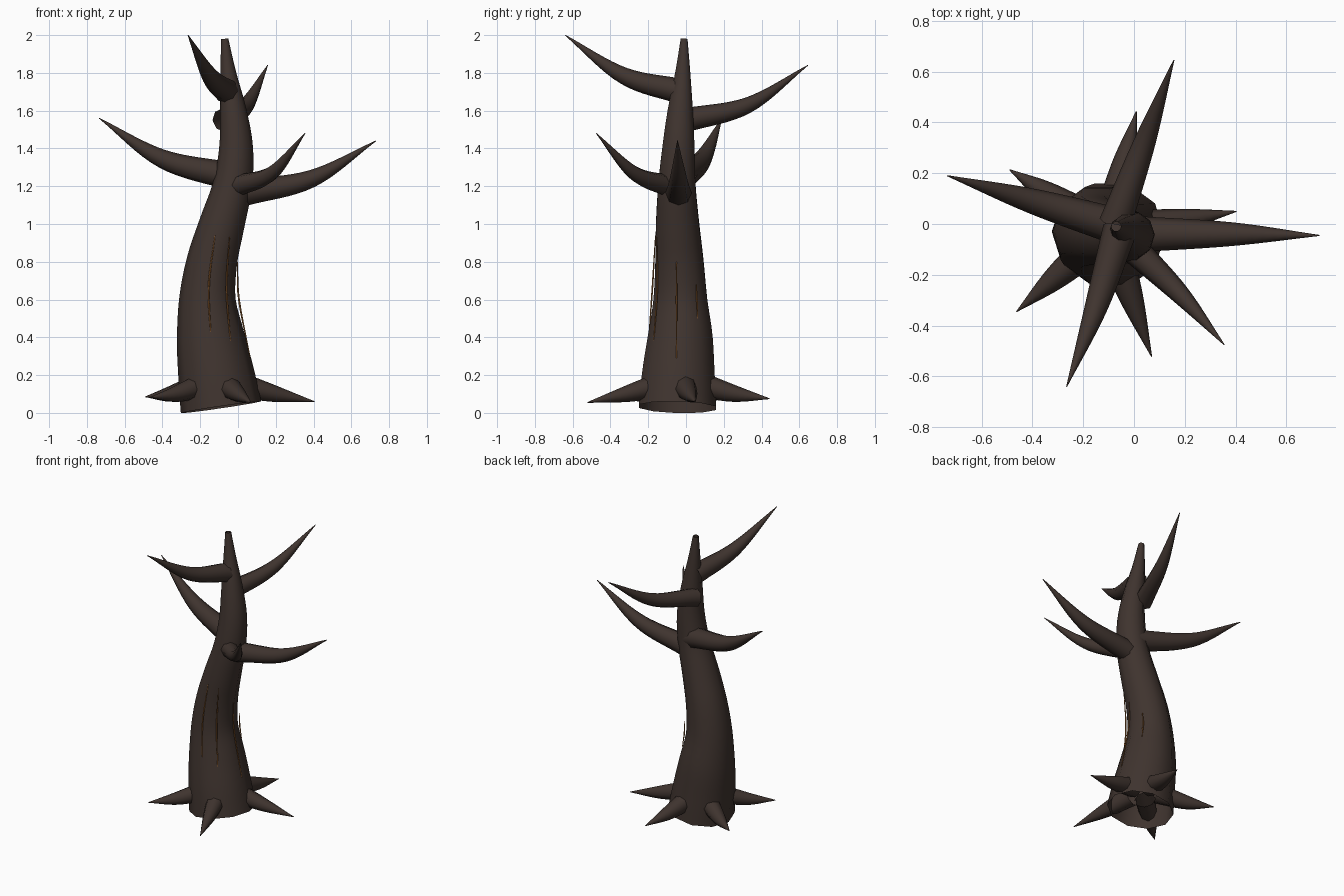
import bpy, bmesh, math
from mathutils import Vector

if "Cube" in bpy.data.objects:
    bpy.data.objects.remove(bpy.data.objects["Cube"])


def material(name, rgb):
    m = bpy.data.materials.new(name)
    m.diffuse_color = (*rgb, 1)
    m.use_nodes = True
    m.node_tree.nodes["Principled BSDF"].inputs["Base Color"].default_value = m.diffuse_color
    return m


BARK = material("bark", (0.05, 0.034, 0.028))
AMBER = material("amber", (0.30, 0.12, 0.03))


def smooth_path(keys, steps):
    """Catmull-Rom through (x, y, z, radius) keys."""
    k = [Vector(p) for p in keys]
    k = [2 * k[0] - k[1]] + k + [2 * k[-1] - k[-2]]
    out = []
    for i in range(1, len(k) - 2):
        a, b, c, d = k[i - 1:i + 3]
        for s in range(steps):
            t = s / steps
            out.append(0.5 * (2 * b + (c - a) * t + (2 * a - 5 * b + 4 * c - d) * t * t
                              + (3 * b - a - 3 * c + d) * t ** 3))
    return out + [k[-2]]


def tube(name, keys, sides=10, steps=6, mat=BARK, ref=(0, 0, 1)):
    """Open-ended tapered tube swept along a smooth path."""
    path = smooth_path(keys, steps)
    bm = bmesh.new()
    rings = []
    for i, p in enumerate(path):
        tan = (path[min(i + 1, len(path) - 1)] - path[max(i - 1, 0)]).to_3d().normalized()
        u = tan.cross(Vector(ref)).normalized()
        v = u.cross(tan)
        ring = []
        for j in range(sides):
            a = 2 * math.pi * j / sides
            ring.append(bm.verts.new(p.to_3d() + p[3] * (u * math.cos(a) + v * math.sin(a))))
        rings.append(ring)
    for r0, r1 in zip(rings, rings[1:]):
        for j in range(sides):
            n = (j + 1) % sides
            bm.faces.new((r0[j], r0[n], r1[n], r1[j]))
    bmesh.ops.recalc_face_normals(bm, faces=bm.faces)
    me = bpy.data.meshes.new(name)
    bm.to_mesh(me)
    bm.free()
    for f in me.polygons:
        f.use_smooth = True
    me.materials.append(mat)
    ob = bpy.data.objects.new(name, me)
    bpy.context.collection.objects.link(ob)
    return ob


# S-shaped trunk, open at the bottom
tube("trunk", [
    (-0.09, -0.045, 0.03, 0.215), (-0.115, -0.04, 0.2, 0.202), (-0.145, -0.03, 0.4, 0.180),
    (-0.162, -0.03, 0.6, 0.150), (-0.138, -0.035, 0.8, 0.134), (-0.085, -0.045, 1.0, 0.120),
    (-0.03, -0.048, 1.2, 0.104), (-0.01, -0.04, 1.4, 0.090), (-0.025, -0.03, 1.6, 0.070),
    (-0.052, -0.017, 1.8, 0.042), (-0.07, -0.01, 1.98, 0.019)], steps=4, ref=(0, 1, 0))

# Horn-like branches: start, middle, tip, base radius
branches = {
    "branch_left": ((-0.03, -0.02, 1.25), (-0.40, 0.09, 1.345), (-0.735, 0.19, 1.56), 0.075),
    "branch_right": ((0.03, -0.04, 1.165), (0.39, -0.04, 1.24), (0.73, -0.045, 1.44), 0.070),
    "branch_front_right": ((-0.01, -0.09, 1.20), (0.18, -0.275, 1.27), (0.355, -0.475, 1.48), 0.058),
    "branch_front_top": ((-0.055, -0.02, 1.70), (-0.15, -0.33, 1.785), (-0.265, -0.64, 2.0), 0.068),
    "branch_back_top": ((-0.075, 0.0, 1.55), (0.045, 0.33, 1.63), (0.157, 0.645, 1.84), 0.064),
}
for name, (a, m, t, r) in branches.items():
    tube(name, [(*a, r), (*m, r * 0.66), (*t, 0.002)], sides=8, steps=8)

# Five roots around the base: angle, tip distance, tip height
for i, (deg, dist, tz) in enumerate([(9, 0.51, 0.06), (77, 0.485, 0.075), (148, 0.46, 0.085),
                                     (221, 0.48, 0.082), (289, 0.52, 0.055)]):
    c, s = math.cos(math.radians(deg)), math.sin(math.radians(deg))
    prof = [(0.09, 0.155, 0.068), (0.29, 0.103, 0.045), (dist, tz, 0.002)]
    tube(f"root_{i + 1}", [(-0.1 + d * c, -0.03 + d * s, z, r) for d, z, r in prof],
         sides=8, steps=7)

# Thin amber streaks running down the bark
streaks = [
    [(-0.122, -0.162, 0.94), (-0.155, -0.178, 0.66), (-0.14, -0.2, 0.36)],
    [(-0.045, -0.155, 0.93), (-0.06, -0.153, 0.65), (-0.035, -0.175, 0.33)],
    [(-0.003, -0.05, 0.80), (0.005, -0.05, 0.60), (0.065, -0.05, 0.29)],
    [(-0.025, 0.055, 0.68), (-0.028, 0.058, 0.60), (-0.015, 0.062, 0.50)],
]
for i, pts in enumerate(streaks):
    radii = (0.002, 0.005, 0.002)
    tube(f"sap_streak_{i + 1}", [(*p, r) for p, r in zip(pts, radii)], sides=6, steps=6,
         mat=AMBER, ref=(0, 1, 0))
